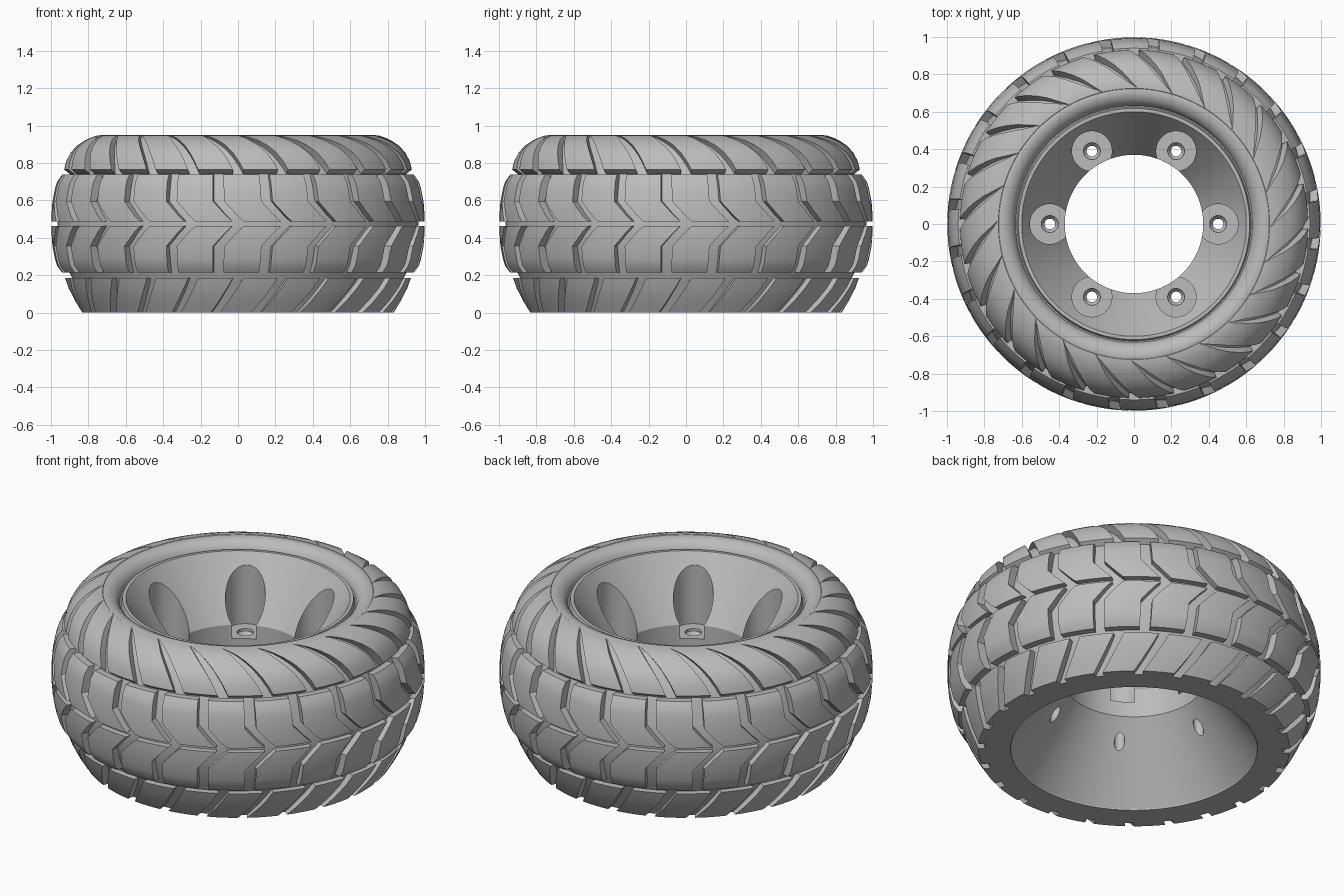
import bpy, bmesh, math
from math import sin, cos, pi

cube = bpy.data.objects.get("Cube")
if cube:
    bpy.data.objects.remove(cube, do_unlink=True)

BLOCKS = 24
STEP = 2 * pi / BLOCKS
MID = 0.475
GAP = 0.06

grey = bpy.data.materials.new("plain grey")
grey.use_nodes = True
grey.diffuse_color = (0.5, 0.5, 0.5, 1)
grey.node_tree.nodes["Principled BSDF"].inputs["Base Color"].default_value = (0.5, 0.5, 0.5, 1)


def finish(bm, name, angle=30, smooth=True):
    bmesh.ops.recalc_face_normals(bm, faces=bm.faces)
    mesh = bpy.data.meshes.new(name)
    bm.to_mesh(mesh)
    bm.free()
    obj = bpy.data.objects.new(name, mesh)
    bpy.context.collection.objects.link(obj)
    mesh.materials.append(grey)
    if smooth:
        shade(obj, angle)
    return obj


def shade(obj, angle):
    bpy.ops.object.select_all(action="DESELECT")
    obj.select_set(True)
    bpy.context.view_layer.objects.active = obj
    bpy.ops.object.shade_smooth_by_angle(angle=math.radians(angle))


def polar(bm, r, a, z):
    return bm.verts.new((r * cos(a), r * sin(a), z))


def lathe(name, profile, segments=192, smooth=True):
    """Revolve a closed (radius, height) profile around z."""
    bm = bmesh.new()
    rings = [[polar(bm, r, 2 * pi * i / segments, z) for r, z in profile]
             for i in range(segments)]
    n = len(profile)
    for i in range(segments):
        a, b = rings[i], rings[(i + 1) % segments]
        for j in range(n):
            k = (j + 1) % n
            bm.faces.new((a[j], b[j], b[k], a[k]))
    return finish(bm, name, smooth=smooth)


def tread_row(name, section, push, columns=6):
    """Ring of raised blocks; section rows are radius, height, sweep, gap scale."""
    bm = bmesh.new()
    rows = len(section)
    for b in range(BLOCKS):
        start = -pi / 2 + b * STEP
        outer, inner = [], []
        for r, z, sweep, scale in section:
            gap = GAP * scale
            angles = [start + sweep + gap / 2 + (STEP - gap) * c / columns
                      for c in range(columns + 1)]
            outer.append([polar(bm, r, a, z) for a in angles])
            inner.append([polar(bm, r + push[0], a, z + push[1]) for a in angles])
        for i in range(rows - 1):
            for c in range(columns):
                bm.faces.new((outer[i][c], outer[i][c + 1], outer[i + 1][c + 1], outer[i + 1][c]))
            for c in (0, columns):
                bm.faces.new((outer[i][c], outer[i + 1][c], inner[i + 1][c], inner[i][c]))
        for i in (0, rows - 1):
            for c in range(columns):
                bm.faces.new((outer[i][c], outer[i][c + 1], inner[i][c + 1], inner[i][c]))
    return finish(bm, name)


# Tire carcass at groove depth, with the rounded upper sidewall
lathe("tire_body", [
    (0.66, 0), (0.795, 0), (0.84, 0.09), (0.885, 0.18), (0.925, 0.27),
    (0.95, 0.36), (0.965, MID), (0.95, 0.59), (0.925, 0.68), (0.89, 0.77),
    (0.86, 0.83), (0.82, 0.88), (0.775, 0.918), (0.745, 0.94), (0.715, 0.95),
    (0.69, 0.948), (0.665, 0.937), (0.645, 0.918), (0.632, 0.89), (0.632, 0.85)])

# Two mirrored centre rows forming the chevrons
centre = [(0.998, 0.013, 0, 1), (0.998, 0.045, -0.035, 1), (0.992, 0.12, -0.105, 1),
          (0.978, 0.19, -0.108, 1), (0.967, 0.225, -0.11, 1), (0.94, 0.262, -0.112, 1)]
for name, side in (("upper_centre_tread", 1), ("lower_centre_tread", -1)):
    tread_row(name, [(r, MID + side * h, s, g) for r, h, s, g in centre], (-0.06, 0))

# Shoulder rows; the upper one sweeps inward and fades into the sidewall
tread_row("lower_shoulder_tread", [
    (0.925, 0.185, 0, 1), (0.905, 0.13, -0.035, 1), (0.872, 0.065, -0.085, 1),
    (0.832, 0, -0.145, 1)], (-0.07, 0))
tread_row("upper_shoulder_tread", [
    (0.93, 0.765, 0, 1), (0.918, 0.81, -0.025, 1), (0.895, 0.855, -0.06, 1),
    (0.86, 0.893, -0.105, 1), (0.82, 0.92, -0.155, 0.9), (0.78, 0.938, -0.205, 0.6),
    (0.75, 0.947, -0.25, 0.25), (0.725, 0.949, -0.29, 0)], (-0.05, -0.04))

# Rim: bowl above, open cone below
rim = lathe("wheel_rim", [
    (0.637, 0.885), (0.625, 0.885), (0.618, 0.91), (0.60, 0.91), (0.37, 0.58),
    (0.37, 0.41), (0.665, 0), (0.70, 0)], smooth=False)

# Cutters for the six lug pockets and their countersunk holes
pocket = [(0.107, 1.1), (0.107, 0.5)]
hole = [(0.045, 0.51), (0.045, 0.485), (0.028, 0.465), (0.028, 0.1)]
for label, shape in (("pocket_cutter", pocket), ("hole_cutter", hole)):
    bm = bmesh.new()
    sides = 40
    for k in range(6):
        cx, cy = 0.45 * cos(k * pi / 3), 0.45 * sin(k * pi / 3)
        rings = [[bm.verts.new((cx + r * cos(2 * pi * i / sides),
                                cy + r * sin(2 * pi * i / sides), z))
                  for i in range(sides)] for r, z in shape]
        for a, b in zip(rings, rings[1:]):
            for i in range(sides):
                j = (i + 1) % sides
                bm.faces.new((a[i], a[j], b[j], b[i]))
        bm.faces.new(rings[0])
        bm.faces.new(rings[-1])
    cutter = finish(bm, label, smooth=False)
    cut = rim.modifiers.new(label, "BOOLEAN")
    cut.operation = "DIFFERENCE"
    cut.solver = "EXACT"
    cut.object = cutter
    bpy.context.view_layer.objects.active = rim
    bpy.ops.object.modifier_apply(modifier=cut.name)
    bpy.data.objects.remove(cutter, do_unlink=True)
shade(rim, 25)
